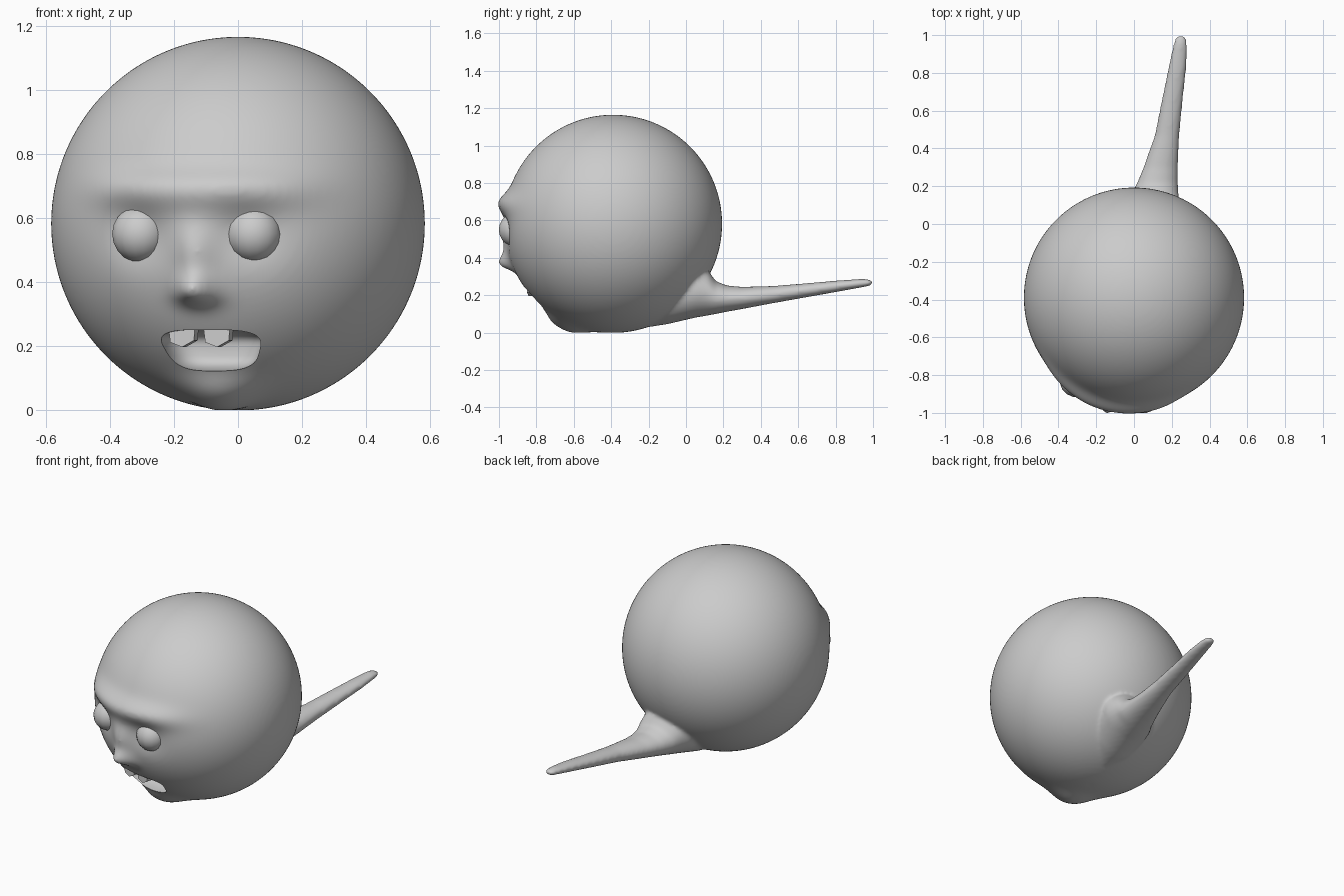
import bpy, bmesh
from math import sin, cos, pi, exp, radians
from mathutils import Matrix, Vector

if "Cube" in bpy.data.objects:
    bpy.data.objects.remove(bpy.data.objects["Cube"])

R, CY, CZ = 0.583, -0.39, 0.582
# face frame: the head is turned a little towards -x
FACE = Matrix.Translation((0, CY, 0)) @ Matrix.Rotation(radians(-13.5), 4, 'Z')


def g(v, c, w):
    return exp(-((v - c) / w) ** 2)


def finish(bm, name):
    bmesh.ops.recalc_face_normals(bm, faces=bm.faces)
    me = bpy.data.meshes.new(name)
    bm.to_mesh(me)
    bm.free()
    ob = bpy.data.objects.new(name, me)
    bpy.context.collection.objects.link(ob)
    return ob


def apply(ob, kind, **props):
    m = ob.modifiers.new(kind.lower(), kind)
    for k, v in props.items():
        setattr(m, k, v)
    bpy.context.view_layer.objects.active = ob
    bpy.ops.object.modifier_apply(modifier=m.name)


def shade_smooth(ob, angle=None):
    bpy.ops.object.select_all(action='DESELECT')
    ob.select_set(True)
    bpy.context.view_layer.objects.active = ob
    if angle:
        bpy.ops.object.shade_smooth_by_angle(angle=radians(angle))
    else:
        bpy.ops.object.shade_smooth()


# head: ball with sculpted brow, sockets, nose, lip and chin
bm = bmesh.new()
bmesh.ops.create_uvsphere(bm, u_segments=180, v_segments=110, radius=R)
for v in bm.verts:
    n = v.co.normalized()
    l, f, z = v.co.x, -v.co.y, v.co.z + CZ
    p = v.co + Vector((0, 0, CZ))
    if f > 0:
        d = 0.045 * g(z, 0.685, 0.06) * exp(-(l / 0.33) ** 4)
        d -= 0.03 * g(abs(l + 0.012), 0.18, 0.1) * g(z, 0.55, 0.09)
        d += 0.02 * g(z, 0.09, 0.03) * g(l, 0.01, 0.1)
        if z < 0.3:
            d += 0.042 * g(l, 0, 0.11) * g(f, 0.23, 0.09)
        nose = 0.085 * g(l, 0, 0.062) * g(z, 0.365, 0.035 if z < 0.365 else 0.06)
        nose += 0.03 * g(l, 0, 0.06) * g(z, 0.49, 0.08)
        p += n * d + Vector((0, -nose, 0))
    p.z = max(p.z, 0)
    v.co = FACE @ p

# tail: rings of (y, x left, x right, z bottom, z top)
tail = [(-0.32, -0.08, 0.12, 0.01, 0.35), (-0.1, -0.12, 0.22, 0.045, 0.38),
        (0.05, -0.085, 0.25, 0.08, 0.38), (0.12, -0.04, 0.24, 0.092, 0.33),
        (0.16, -0.012, 0.236, 0.1, 0.275), (0.22, 0.017, 0.232, 0.112, 0.252),
        (0.3, 0.05, 0.232, 0.126, 0.245), (0.47, 0.11, 0.24, 0.158, 0.25),
        (0.65, 0.145, 0.258, 0.19, 0.265), (0.82, 0.18, 0.277, 0.22, 0.28),
        (0.93, 0.203, 0.282, 0.24, 0.287), (0.975, 0.215, 0.279, 0.248, 0.286),
        (0.998, 0.228, 0.268, 0.256, 0.278)]
N = 32
rings = []
for y, x0, x1, z0, z1 in tail:
    rings.append([bm.verts.new(((x0 + x1) / 2 + (x1 - x0) / 2 * cos(2 * pi * i / N), y,
                                (z0 + z1) / 2 + (z1 - z0) / 2 * sin(2 * pi * i / N)))
                  for i in range(N)])
for a, b in zip(rings, rings[1:]):
    for i in range(N):
        j = (i + 1) % N
        bm.faces.new((a[i], b[i], b[j], a[j]))
bm.faces.new(rings[0])
bm.faces.new(rings[-1])
body = finish(bm, "head_with_tail")

# blend tail and head into one skin
apply(body, 'REMESH', mode='VOXEL', voxel_size=0.011)
apply(body, 'SMOOTH', factor=0.5, iterations=8)

# mouth opening: rounded box cut from the front
bm = bmesh.new()
bmesh.ops.create_uvsphere(bm, u_segments=48, v_segments=32, radius=1)
for v in bm.verts:
    x, y, z = (abs(c) ** 0.6 * (1 if c > 0 else -1) for c in v.co)
    wide = 0.15 + 0.025 * z
    v.co = FACE @ Vector((0.015 + wide * x, -0.45 + 0.17 * y, 0.186 + 0.065 * z))
cutter = finish(bm, "mouth_cutter")
cutter.hide_render = True
apply(body, 'BOOLEAN', operation='DIFFERENCE', object=cutter, solver='EXACT')
bpy.data.objects.remove(cutter)
shade_smooth(body, 50)

# eyeballs
for side, name in ((-1, "left_eye"), (1, "right_eye")):
    bm = bmesh.new()
    bmesh.ops.create_uvsphere(bm, u_segments=16, v_segments=10, radius=0.089)
    bmesh.ops.transform(bm, matrix=FACE @ Matrix.Translation((side * 0.182 - 0.012, -0.497, 0.55)),
                        verts=bm.verts)
    shade_smooth(finish(bm, name))

# two upper teeth: chunky pointed wedges
for cx, name in ((-0.072, "left_tooth"), (0.04, "right_tooth")):
    bm = bmesh.new()
    outline = [(-0.044, 0.275), (0.044, 0.275), (0.04, 0.218), (0.002, 0.197), (-0.036, 0.212)]
    face = bm.faces.new([bm.verts.new(FACE @ Vector((cx + x, -0.455, z))) for x, z in outline])
    back = bmesh.ops.extrude_face_region(bm, geom=[face])
    move = FACE.to_3x3() @ Vector((0, 0.05, 0))
    bmesh.ops.translate(bm, vec=move, verts=[e for e in back['geom'] if isinstance(e, bmesh.types.BMVert)])
    finish(bm, name)
